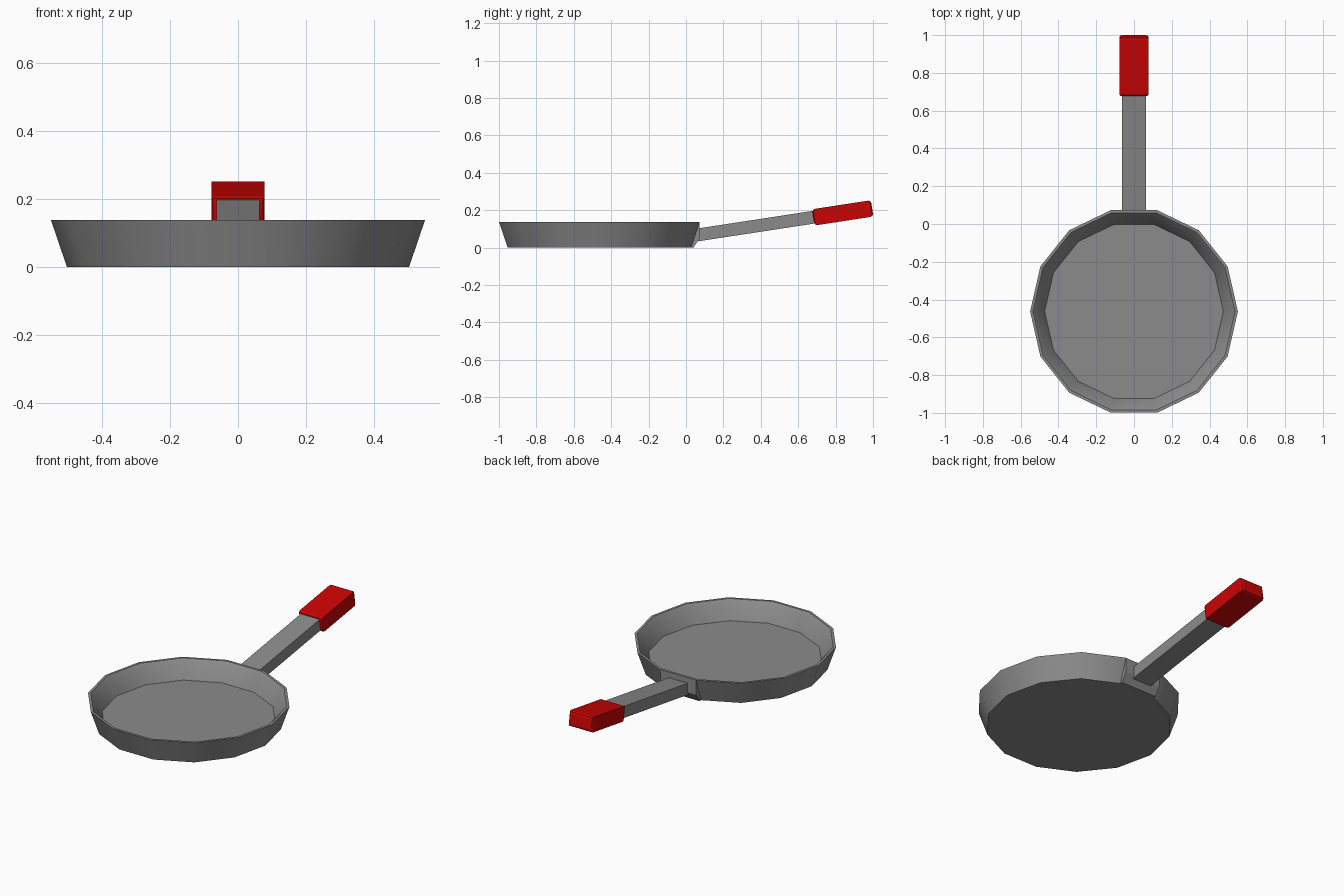
import bpy, bmesh, math
from mathutils import Matrix

if "Cube" in bpy.data.objects:
    bpy.data.objects.remove(bpy.data.objects["Cube"])

SIDES, CY = 14, -0.463
TILT = math.atan(0.153)
IRON = (0.26, 0.26, 0.26, 1)
RED = (0.6, 0.001, 0.001, 1)


def finish(bm, name, color, smooth=False):
    bmesh.ops.recalc_face_normals(bm, faces=bm.faces)
    mesh = bpy.data.meshes.new(name)
    bm.to_mesh(mesh)
    bm.free()
    obj = bpy.data.objects.new(name, mesh)
    bpy.context.collection.objects.link(obj)
    mat = bpy.data.materials.new(name + "_paint")
    mat.diffuse_color = color
    mat.use_nodes = True
    mat.node_tree.nodes["Principled BSDF"].inputs["Base Color"].default_value = mat.diffuse_color
    mesh.materials.append(mat)
    if smooth:
        bpy.context.view_layer.objects.active = obj
        obj.select_set(True)
        bpy.ops.object.shade_smooth_by_angle(angle=math.radians(30))
        obj.select_set(False)
    return obj


def prism(bm, profile, half_width):
    """Extrude a (y, z) outline across x."""
    face = bm.faces.new([bm.verts.new((-half_width, y, z)) for y, z in profile])
    ext = bmesh.ops.extrude_face_region(bm, geom=[face])
    moved = [v for v in ext["geom"] if isinstance(v, bmesh.types.BMVert)]
    bmesh.ops.translate(bm, verts=moved, vec=(2 * half_width, 0, 0))


# Pan bowl: rings (radius, z) from the outer base, over the rim, to the floor
bm = bmesh.new()
rings = []
for r, z in [(0.503, 0), (0.55, 0.138), (0.535, 0.138), (0.52, 0.122), (0.473, 0.035)]:
    rings.append([bm.verts.new((r * math.cos(2 * math.pi * k / SIDES),
                                CY + r * math.sin(2 * math.pi * k / SIDES), z))
                  for k in range(SIDES)])
for a, b in zip(rings, rings[1:]):
    for k in range(SIDES):
        n = (k + 1) % SIDES
        bm.faces.new((a[k], a[n], b[n], b[k]))
bm.faces.new(rings[0])
bm.faces.new(rings[-1])
finish(bm, "pan_bowl", IRON, smooth=True)

# Upright mounting plate on the back facet
bm = bmesh.new()
prism(bm, [(0.027, 0), (0.073, 0.138), (0.073, 0.05), (0.04, 0)], 0.118)
finish(bm, "handle_mount", IRON)

# Sloping handle bar
bm = bmesh.new()
prism(bm, [(0.065, 0.034), (0.72, 0.134), (0.72, 0.203), (0.065, 0.103)], 0.0625)
finish(bm, "handle_bar", IRON)

# Red grip with bevelled ends
bm = bmesh.new()
bmesh.ops.create_cube(bm, size=1, matrix=Matrix.Diagonal((0.156, 0.318, 0.088, 1)))
ends = [e for e in bm.edges if abs(e.verts[0].co.y - e.verts[1].co.y) < 1e-5]
bmesh.ops.bevel(bm, geom=ends, offset=0.015, segments=2, profile=0.5, affect='EDGES')
bm.transform(Matrix.Translation((0, 0.838, 0.186)) @ Matrix.Rotation(TILT, 4, 'X'))
finish(bm, "grip", RED)
